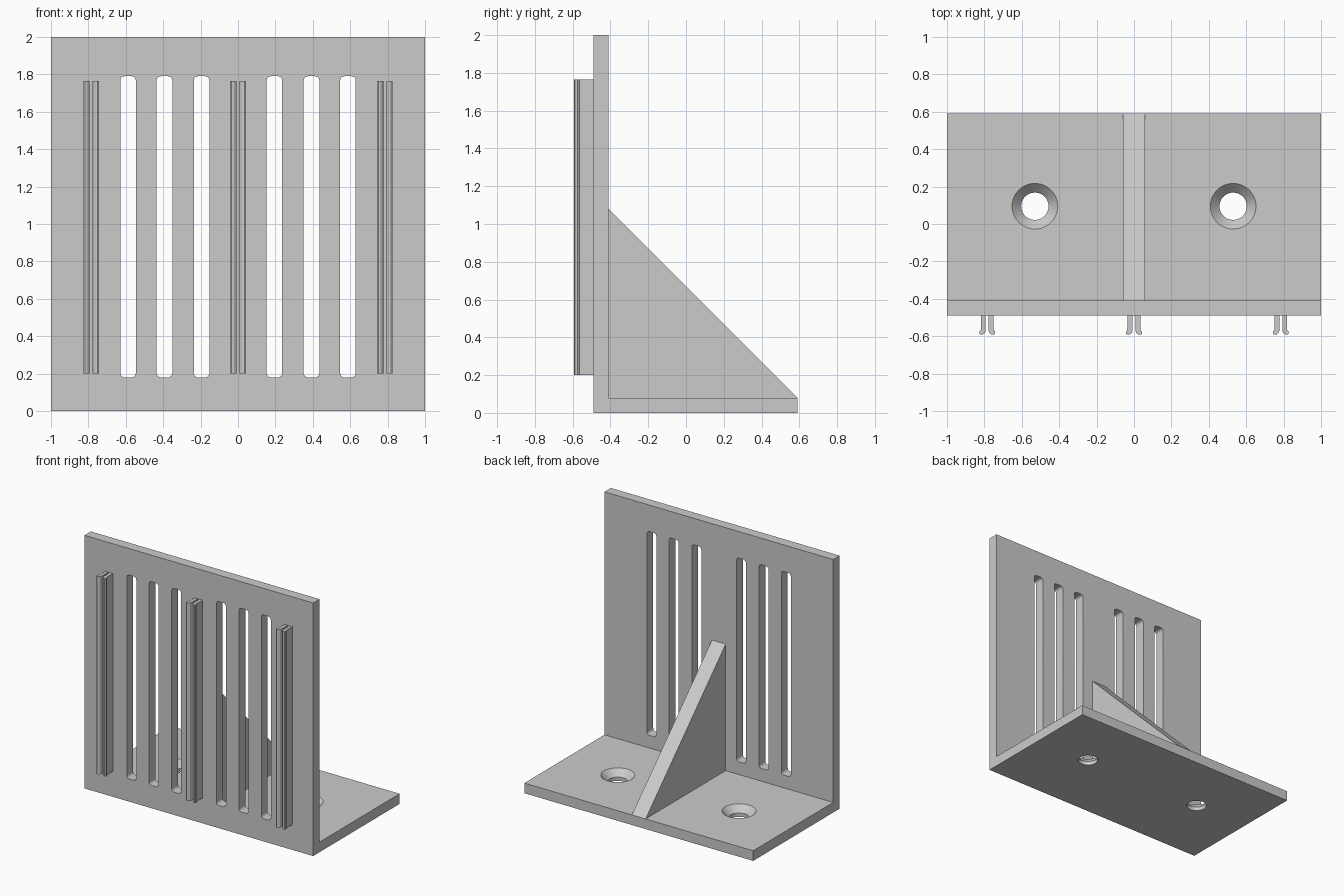
import bpy, bmesh, math
from mathutils import Vector

if "Cube" in bpy.data.objects:
    bpy.data.objects.remove(bpy.data.objects["Cube"], do_unlink=True)

grey = bpy.data.materials.new("plain grey")
grey.use_nodes = True
GREY = (0.6, 0.6, 0.6, 1)
grey.diffuse_color = GREY
grey.node_tree.nodes["Principled BSDF"].inputs["Base Color"].default_value = GREY


def prism(name, outline, start, travel):
    """Extrude a closed outline; start(a, b) places a point, travel is the sweep."""
    bm = bmesh.new()
    face = bm.faces.new([bm.verts.new(start(a, b)) for a, b in outline])
    swept = bmesh.ops.extrude_face_region(bm, geom=[face])["geom"]
    moved = [v for v in swept if isinstance(v, bmesh.types.BMVert)]
    bmesh.ops.translate(bm, verts=moved, vec=Vector(travel))
    return finish(name, bm)


def finish(name, bm):
    bmesh.ops.recalc_face_normals(bm, faces=bm.faces)
    mesh = bpy.data.meshes.new(name)
    bm.to_mesh(mesh)
    bm.free()
    mesh.materials.append(grey)
    obj = bpy.data.objects.new(name, mesh)
    bpy.context.collection.objects.link(obj)
    return obj


def rounded_rect(cx, cz, w, h, r, steps=5):
    points = []
    for i, (sx, sz) in enumerate([(1, 1), (-1, 1), (-1, -1), (1, -1)]):
        for k in range(steps + 1):
            t = math.pi / 2 * (i + k / steps)
            points.append((cx + sx * (w / 2 - r) + r * math.cos(t),
                           cz + sz * (h / 2 - r) + r * math.sin(t)))
    return points


def cut(target, cutter):
    mod = target.modifiers.new(cutter.name, "BOOLEAN")
    mod.operation = "DIFFERENCE"
    mod.solver = "EXACT"
    mod.object = cutter
    cutter.hide_render = True
    cutter.hide_set(True)


# L-shaped bracket: upright plate and base in one profile
bracket = prism("bracket", [(-0.49, 0), (0.59, 0), (0.59, 0.08), (-0.41, 0.08),
                            (-0.41, 2), (-0.49, 2)],
                lambda y, z: (-1, y, z), (2, 0, 0))

# Ventilation slots and countersunk screw holes, mirrored left and right
for side, label in ((-1, "right"), (1, "left")):
    for i, x in enumerate((0.195, 0.393, 0.588)):
        slot = prism(f"{label}_slot_cutter_{i + 1}",
                     rounded_rect(side * x, 0.985, 0.083, 1.61, 0.022),
                     lambda a, b: (a, -0.6, b), (0, 0.3, 0))
        cut(bracket, slot)

    bm = bmesh.new()
    rings = []
    for r, z in ((0.073, -0.05), (0.073, 0.03), (0.122, 0.08), (0.122, 0.12)):
        rings.append([bm.verts.new((side * 0.53 + r * math.cos(t), 0.095 + r * math.sin(t), z))
                      for t in (math.tau * k / 48 for k in range(48))])
    for low, high in zip(rings, rings[1:]):
        for k in range(48):
            n = (k + 1) % 48
            bm.faces.new((low[k], low[n], high[n], high[k]))
    bm.faces.new(rings[0])
    bm.faces.new(rings[-1])
    cut(bracket, finish(f"{label}_screw_hole_cutter", bm))

# Triangular rib bracing the upright against the base
prism("support_rib", [(-0.41, 0.08), (0.59, 0.08), (-0.41, 1.08)],
      lambda y, z: (-0.06, y, z), (0.12, 0, 0))

# Three clip rails on the front, each a pair of prongs with outward lips
hook = [(0.008, -0.49), (0.034, -0.49), (0.034, -0.565), (0.042, -0.575),
        (0.042, -0.588), (0.034, -0.592), (0.022, -0.59), (0.012, -0.582),
        (0.008, -0.57)]
for label, x in (("right", -0.785), ("middle", 0), ("left", 0.785)):
    for side, end in ((-1, "a"), (1, "b")):
        prism(f"{label}_clip_prong_{end}", hook,
              lambda a, b: (x + side * a, b, 0.2), (0, 0, 1.565))

# Bake the cuts, then smooth the curved walls only
bpy.context.view_layer.update()
graph = bpy.context.evaluated_depsgraph_get()
cut_mesh = bpy.data.meshes.new_from_object(bracket.evaluated_get(graph))
bracket.modifiers.clear()
bracket.data = cut_mesh
for obj in [o for o in bpy.context.collection.objects if o.name.endswith("cutter") or "_cutter_" in o.name]:
    bpy.data.objects.remove(obj, do_unlink=True)
bpy.ops.object.select_all(action="DESELECT")
bracket.select_set(True)
bpy.context.view_layer.objects.active = bracket
bpy.ops.object.shade_smooth_by_angle(angle=math.radians(25))
